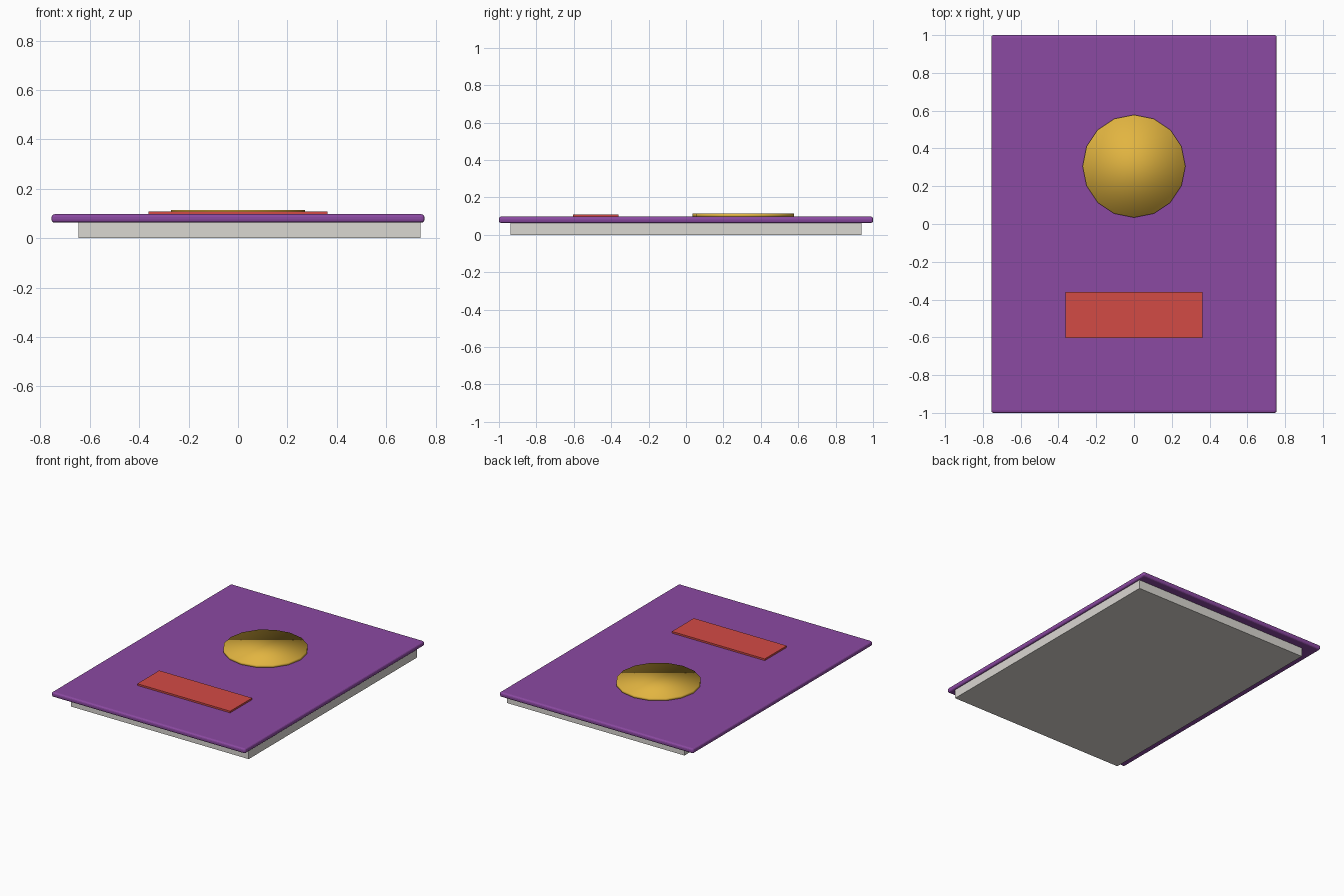
import bpy

default = bpy.data.objects.get("Cube")
if default:
    bpy.data.objects.remove(default, do_unlink=True)


def material(name, rgb):
    m = bpy.data.materials.new(name)
    m.use_nodes = True
    m.diffuse_color = (*rgb, 1)
    bsdf = next(n for n in m.node_tree.nodes if n.type == "BSDF_PRINCIPLED")
    bsdf.inputs["Base Color"].default_value = (*rgb, 1)
    return m


purple = material("purple cover", (0.26, 0.067, 0.36))
paper = material("pale grey paper", (0.70, 0.68, 0.64))
gold = material("gold", (0.76, 0.46, 0.052))
red = material("red", (0.65, 0.07, 0.06))


def box(name, xs, ys, zs, mat):
    """Box spanning the given low and high limits on each axis."""
    spans = (xs, ys, zs)
    bpy.ops.mesh.primitive_cube_add(size=1, location=[sum(s) / 2 for s in spans])
    ob = bpy.context.object
    ob.name = name
    ob.scale = [s[1] - s[0] for s in spans]
    bpy.ops.object.transform_apply(location=False, rotation=False, scale=True)
    ob.data.materials.append(mat)
    return ob


BOTTOM, TOP = 0.063, 0.097  # cover thickness limits

# Page block, set back further on the spine side
box("page_block", (-0.645, 0.74), (-0.938, 0.938), (0, BOTTOM), paper)

# Cover board with softened edges
cover = box("cover", (-0.755, 0.755), (-1, 1), (BOTTOM, TOP), purple)
bevel = cover.modifiers.new("soft edges", "BEVEL")
bevel.width = 0.012
bevel.segments = 3

# Label plate near the front edge
box("label_plate", (-0.362, 0.362), (-0.604, -0.36), (TOP - 0.004, 0.109), red)

# Round medallion, shaded smoothly across its rim
low, high = TOP - 0.004, 0.114
bpy.ops.mesh.primitive_cylinder_add(vertices=16, radius=0.272, depth=high - low,
                                    location=(0, 0.306, (low + high) / 2))
medallion = bpy.context.object
medallion.name = "medallion"
medallion.data.materials.append(gold)
bpy.ops.object.shade_smooth()
